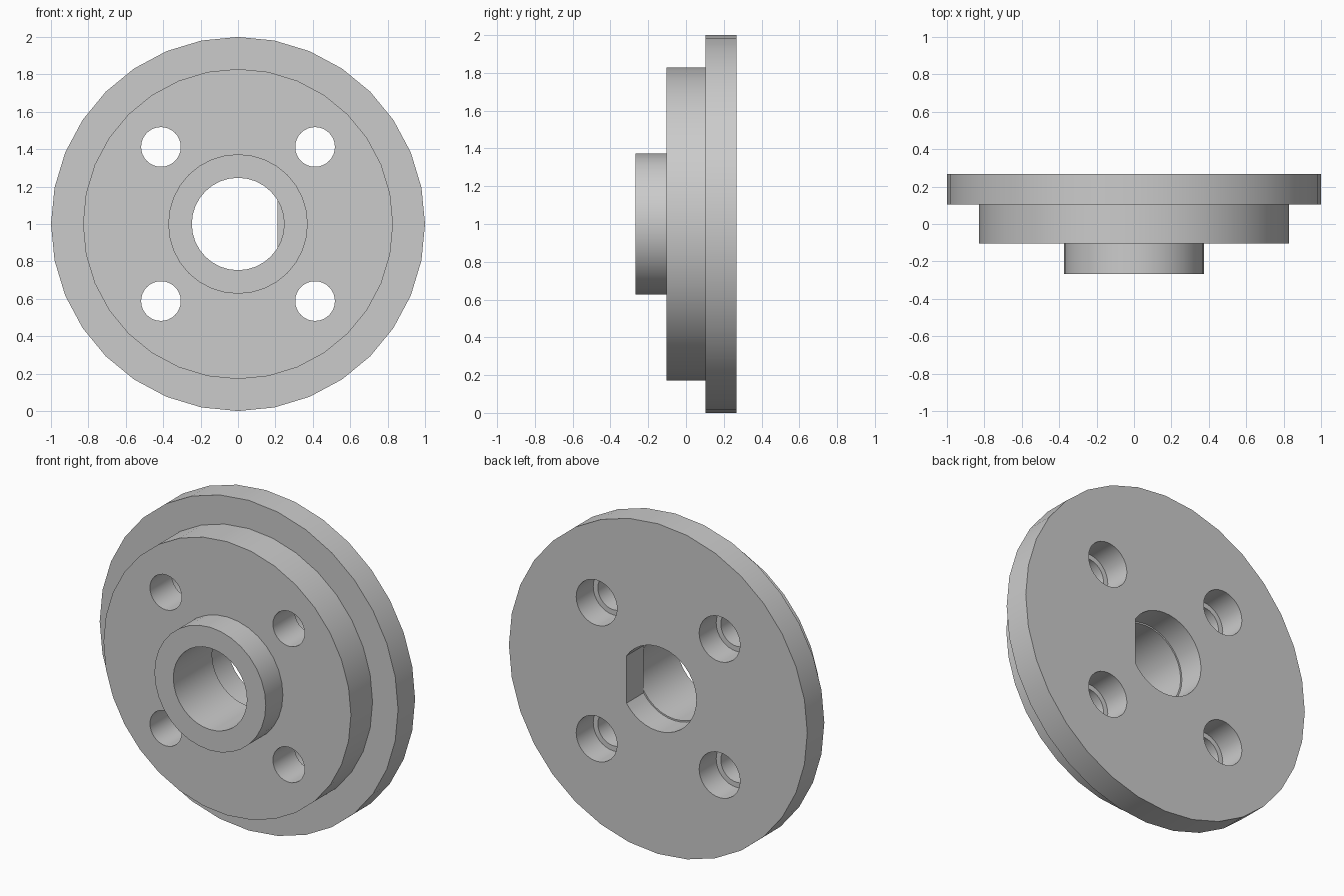
import bpy, bmesh, math

if "Cube" in bpy.data.objects:
    bpy.data.objects.remove(bpy.data.objects["Cube"], do_unlink=True)

SIDES = 32
CENTRE_Z = 1.0
FRONT, SHOULDER, STEP, BACK = -0.267, -0.103, 0.104, 0.267
BOLT_OFFSET = 0.412

grey = bpy.data.materials.new("plain grey")
grey.use_nodes = True
grey.diffuse_color = (0.6, 0.6, 0.6, 1)
grey.node_tree.nodes["Principled BSDF"].inputs["Base Color"].default_value = (0.6, 0.6, 0.6, 1)


def circle(radius, cx=0, cz=0):
    """Closed outline of a circle in the x-z plane."""
    turns = [2 * math.pi * i / SIDES for i in range(SIDES)]
    return [(cx + radius * math.cos(t), cz + radius * math.sin(t)) for t in turns]


def keyed_circle(radius, flat_x):
    """Circle cut off by a straight flat on its +x side."""
    start = math.acos(flat_x / radius)
    sweep = 2 * (math.pi - start)
    turns = [start + sweep * i / SIDES for i in range(SIDES + 1)]
    return [(radius * math.cos(t), radius * math.sin(t)) for t in turns]


def bolt_circles(radius):
    return [circle(radius, sx * BOLT_OFFSET, sz * BOLT_OFFSET)
            for sx in (-1, 1) for sz in (-1, 1)]


def pierced_plate(name, y_front, y_back, outlines):
    """Fill the first outline, leave the others as holes, and extrude along y."""
    bm = bmesh.new()
    edges = []
    for outline in outlines:
        verts = [bm.verts.new((x, y_front, z + CENTRE_Z)) for x, z in outline]
        edges += [bm.edges.new((a, b)) for a, b in zip(verts, verts[1:] + verts[:1])]
    bmesh.ops.triangle_fill(bm, edges=edges, use_beauty=True, normal=(0, -1, 0))
    result = bmesh.ops.extrude_face_region(bm, geom=bm.faces[:], use_keep_orig=True)
    moved = [v for v in result["geom"] if isinstance(v, bmesh.types.BMVert)]
    bmesh.ops.translate(bm, verts=moved, vec=(0, y_back - y_front, 0))
    bmesh.ops.recalc_face_normals(bm, faces=bm.faces[:])
    mesh = bpy.data.meshes.new(name)
    bm.to_mesh(mesh)
    bm.free()
    mesh.materials.append(grey)
    obj = bpy.data.objects.new(name, mesh)
    bpy.context.collection.objects.link(obj)
    bpy.ops.object.select_all(action="DESELECT")
    obj.select_set(True)
    bpy.context.view_layer.objects.active = obj
    bpy.ops.object.shade_smooth_by_angle(angle=math.radians(30))


# Hub sleeve, running through the middle disc
pierced_plate("hub_sleeve", FRONT, STEP, [circle(0.373), circle(0.247)])

# Middle disc with the narrow bolt holes
pierced_plate("middle_disc", SHOULDER, STEP,
              [circle(0.829), circle(0.373)] + bolt_circles(0.106))

# Rear flange with the keyed bore and wider bolt holes
pierced_plate("rear_flange", STEP, BACK,
              [circle(1.0), keyed_circle(0.256, 0.212)] + bolt_circles(0.137))
